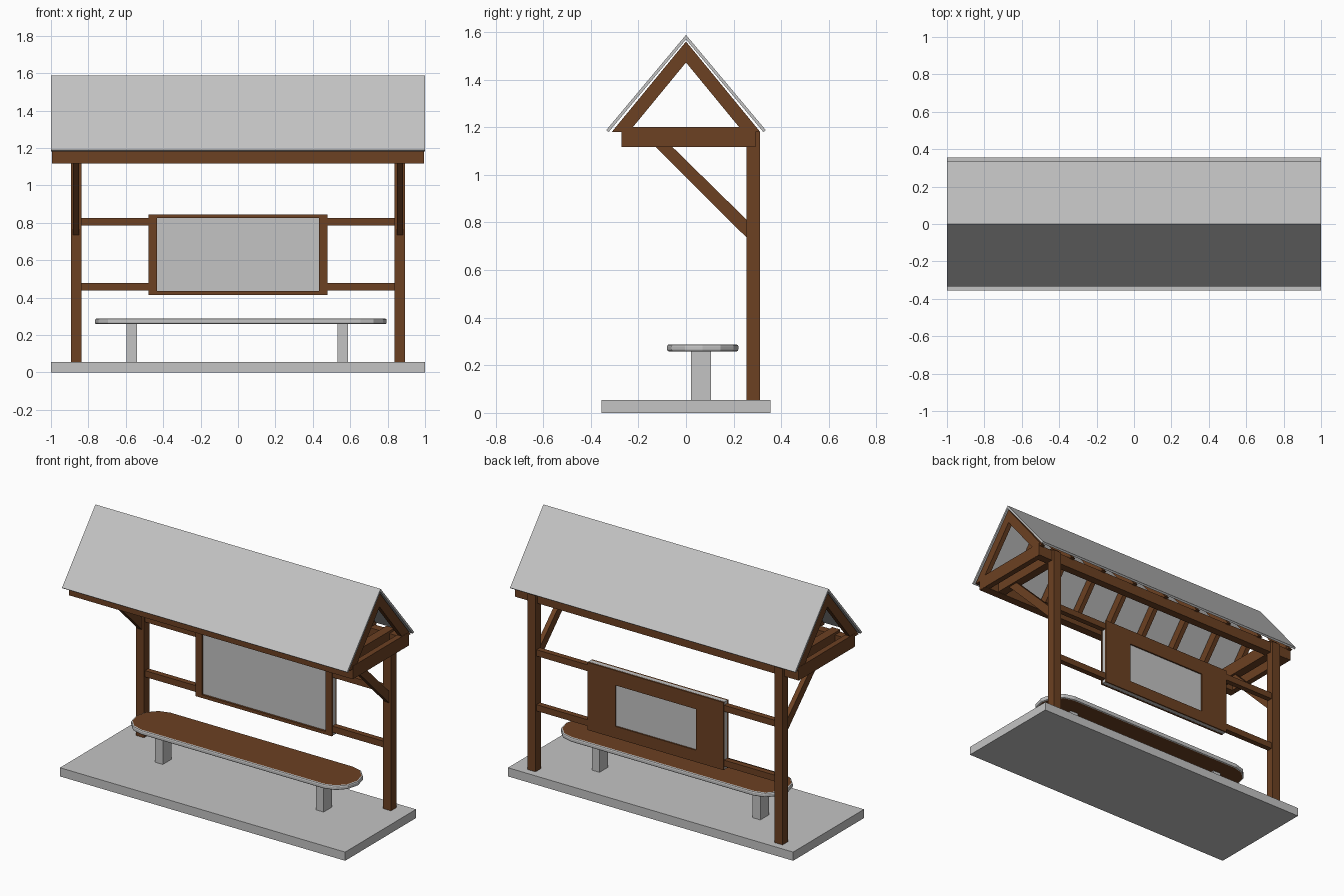
import bpy, bmesh, math

old = bpy.data.objects.get("Cube")
if old:
    bpy.data.objects.remove(old, do_unlink=True)


def material(name, rgb):
    m = bpy.data.materials.new(name)
    m.use_nodes = True
    m.diffuse_color = (*rgb, 1)
    m.node_tree.nodes["Principled BSDF"].inputs["Base Color"].default_value = (*rgb, 1)
    return m


WOOD = material("brown wood", (0.15, 0.052, 0.016))
GRAY = material("light gray", (0.55, 0.55, 0.55))


def finish(name, bm, *mats):
    bmesh.ops.recalc_face_normals(bm, faces=bm.faces)
    mesh = bpy.data.meshes.new(name)
    bm.to_mesh(mesh)
    bm.free()
    for m in mats:
        mesh.materials.append(m)
    obj = bpy.data.objects.new(name, mesh)
    bpy.context.collection.objects.link(obj)
    return obj


def extrude(bm, points, step):
    """Turn a flat outline into a solid by moving it along step."""
    face = bm.faces.new([bm.verts.new(p) for p in points])
    new = bmesh.ops.extrude_face_region(bm, geom=[face])["geom"]
    verts = [v for v in new if isinstance(v, bmesh.types.BMVert)]
    bmesh.ops.translate(bm, verts=verts, vec=step)


def box(name, x, y, z, mat):
    bm = bmesh.new()
    extrude(bm, [(x[0], y[0], z[0]), (x[1], y[0], z[0]),
                 (x[1], y[1], z[0]), (x[0], y[1], z[0])], (0, 0, z[1] - z[0]))
    return finish(name, bm, mat)


def side_profile(name, yz, x, width, mat):
    """Solid with a y-z outline, centred on x."""
    bm = bmesh.new()
    extrude(bm, [(x - width / 2, y, z) for y, z in yz], (width, 0, 0))
    return finish(name, bm, mat)


def frame(name, outer, inner, y, mat):
    """Rectangular frame in the x-z plane; outer and inner are (half x, z low, z high)."""
    (ox, o0, o1), (ix, i0, i1) = outer, inner
    bm = bmesh.new()

    def ring(h, low, high, d):
        return [bm.verts.new(p) for p in
                ((-h, d, low), (h, d, low), (h, d, high), (-h, d, high))]
    rings = [ring(ox, o0, o1, y[0]), ring(ix, i0, i1, y[0]),
             ring(ix, i0, i1, y[1]), ring(ox, o0, o1, y[1])]
    for a, b in zip(rings, rings[1:] + rings[:1]):
        for i in range(4):
            j = (i + 1) % 4
            bm.faces.new((a[i], a[j], b[j], b[i]))
    return finish(name, bm, mat)


# Ground slab
box("base_slab", (-1, 1), (-0.355, 0.355), (0, 0.055), GRAY)

# Posts, braces and cross ties at each end
for side, s in (("left", 1), ("right", -1)):
    c = s * 0.866
    box(side + "_post", (c - 0.028, c + 0.028), (0.255, 0.31), (0.055, 1.182), WOOD)
    side_profile(side + "_brace", [(-0.13, 1.12), (-0.06, 1.12), (0.256, 0.81), (0.256, 0.735)],
                 c, 0.03, WOOD)
    box(side + "_post_tie", (c - 0.028, c + 0.028), (-0.268, 0.29), (1.118, 1.2), WOOD)
    e = s * 0.977
    box(side + "_gable_tie", (e - 0.018, e + 0.018), (-0.27, 0.292), (1.117, 1.2), WOOD)
    # Rails joining the posts to the notice board
    for level, z in (("lower", 0.437), ("upper", 0.785)):
        inner, outer = sorted((s * 0.47, s * 0.84))
        box(f"{side}_{level}_rail", (inner, outer), (0.265, 0.3), (z, z + 0.04), WOOD)

# Long eave beams
box("front_beam", (-0.994, 0.994), (-0.269, -0.215), (1.116, 1.185), WOOD)
box("back_beam", (-0.994, 0.994), (0.24, 0.291), (1.116, 1.185), WOOD)

# Rafter pairs
for i in range(9):
    x = max(-0.978, min(0.978, (i - 4) * 0.247))
    side_profile(f"rafter_pair_{i + 1}",
                 [(0, 1.56), (-0.312, 1.18), (-0.24, 1.18), (0, 1.472), (0.24, 1.18), (0.312, 1.18)],
                 x, 0.03, WOOD)

# Thin roof covering
side_profile("roof", [(0, 1.588), (-0.335, 1.188), (-0.325, 1.18), (0, 1.569),
                      (0.325, 1.18), (0.335, 1.188)], 0, 2, GRAY)

# Notice board with a front frame and a back cover
box("board_panel", (-0.477, 0.477), (0.27, 0.296), (0.416, 0.845), GRAY)
frame("board_front_frame", (0.478, 0.415, 0.844), (0.433, 0.435, 0.825), (0.257, 0.27), WOOD)
frame("board_back_frame", (0.478, 0.415, 0.844), (0.282, 0.49, 0.75), (0.296, 0.305), WOOD)

# Bench seat: rounded plank with a gray rim
bm = bmesh.new()
outline = []
for centre, start in ((0.655, -90), (-0.625, 90)):
    for k in range(7):
        a = math.radians(start + k * 30)
        outline.append((centre + 0.14 * math.cos(a), 0.07 + 0.15 * math.sin(a), 0.258))
extrude(bm, outline, (0, 0, 0.03))
bm.normal_update()
rims = [e for e in bm.edges if any(abs(f.normal.z) > 0.9 for f in e.link_faces)]
bmesh.ops.bevel(bm, geom=rims, offset=0.009, segments=2, affect='EDGES', profile=0.5)
bm.normal_update()
for f in bm.faces:
    f.material_index = 0 if abs(f.normal.z) > 0.99 else 1
seat = finish("bench_seat", bm, WOOD, GRAY)

# Bench legs
for side, x in (("left", 0.56), ("right", -0.568)):
    box(side + "_bench_leg", (x - 0.027, x + 0.027), (0.02, 0.105), (0.055, 0.26), GRAY)
